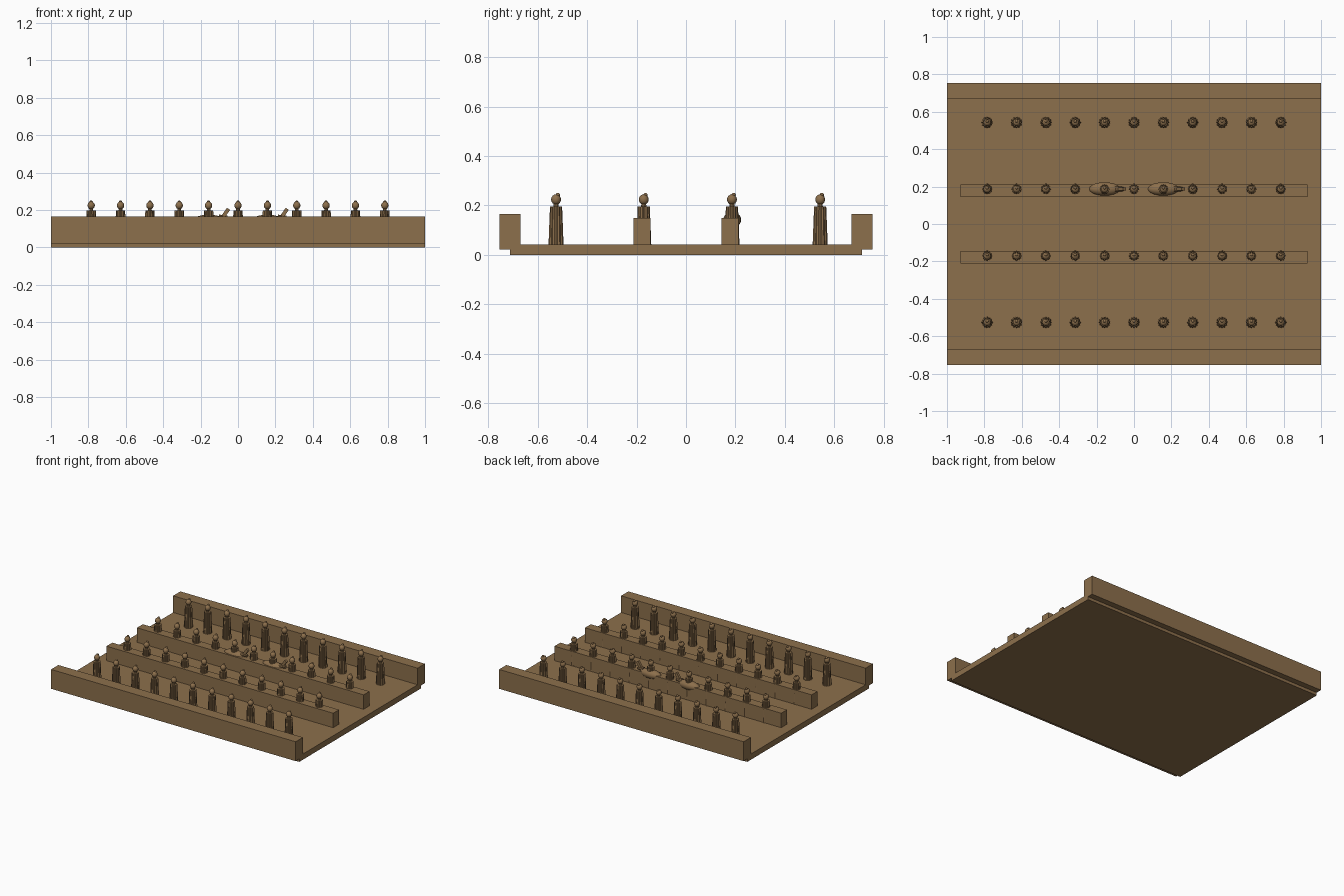
import bpy, bmesh, math
from mathutils import Matrix, Vector

if "Cube" in bpy.data.objects:
    bpy.data.objects.remove(bpy.data.objects["Cube"])

brown = bpy.data.materials.new("warm brown")
brown.diffuse_color = (0.265, 0.16, 0.072, 1)
brown.use_nodes = True
brown.node_tree.nodes["Principled BSDF"].inputs["Base Color"].default_value = brown.diffuse_color


def make(name, bm, smooth=False):
    bmesh.ops.recalc_face_normals(bm, faces=bm.faces)
    me = bpy.data.meshes.new(name)
    bm.to_mesh(me)
    bm.free()
    me.materials.append(brown)
    ob = bpy.data.objects.new(name, me)
    bpy.context.collection.objects.link(ob)
    if smooth:
        bpy.ops.object.select_all(action='DESELECT')
        ob.select_set(True)
        bpy.context.view_layer.objects.active = ob
        bpy.ops.object.shade_smooth_by_angle(angle=math.radians(35))
    return ob


def box(name, x, y0, y1, z0, z1):
    bm = bmesh.new()
    m = Matrix.Translation((0, (y0 + y1) / 2, (z0 + z1) / 2)) @ Matrix.Diagonal((2 * x, y1 - y0, z1 - z0, 1))
    bmesh.ops.create_cube(bm, size=1, matrix=m)
    return make(name, bm)


def ball(bm, c, r, u=14, v=9):
    m = Matrix.Translation(c) @ Matrix.Diagonal((*r, 1))
    bmesh.ops.create_uvsphere(bm, u_segments=u, v_segments=v, radius=1, matrix=m)


# floor slab, side walls and two inner benches
box("floor", 1, -0.712, 0.712, 0, 0.042)
box("front_wall", 1, -0.755, -0.67, 0.022, 0.165)
box("back_wall", 1, 0.67, 0.755, 0.022, 0.165)
box("front_bench", 0.927, -0.212, -0.144, 0.04, 0.149)
box("back_bench", 0.927, 0.144, 0.212, 0.04, 0.149)


def figure_mesh():
    bm = bmesh.new()
    # fluted robe that widens towards the ground
    n = 24
    rings = []
    for z, r in ((0.04, 0.0305), (0.12, 0.0275), (0.196, 0.0245)):
        ring = []
        for i in range(n):
            a = 2 * math.pi * i / n
            k = r * (1 if i % 2 == 0 else 0.88)
            ring.append(bm.verts.new((k * math.cos(a), k * math.sin(a), z)))
        rings.append(ring)
    for lo, hi in zip(rings, rings[1:]):
        for i in range(n):
            j = (i + 1) % n
            bm.faces.new((lo[i], lo[j], hi[j], hi[i]))
    bm.faces.new(rings[0])
    bm.faces.new(rings[-1])
    # neck, head and topknot
    bmesh.ops.create_cone(bm, cap_ends=True, segments=10, radius1=0.011, radius2=0.009, depth=0.022,
                          matrix=Matrix.Translation((0, 0, 0.204)))
    ball(bm, (0, 0, 0.224), (0.02, 0.02, 0.021))
    ball(bm, (0, 0.007, 0.242), (0.009, 0.009, 0.009), 8, 6)
    return bm


# four rows of eleven standing figures
figure = make("figure", figure_mesh(), True)
first = True
for y in (-0.526, -0.171, 0.186, 0.543):
    for i in range(-5, 6):
        ob = figure if first else bpy.data.objects.new("figure", figure.data)
        if not first:
            bpy.context.collection.objects.link(ob)
        first = False
        ob.location = (i * 0.157, y, 0)

# two pear-shaped lutes with bent-back pegboxes
for cx in (-0.157, 0.157):
    bm = bmesh.new()
    ball(bm, (cx, 0.187, 0.142), (0.085, 0.036, 0.033), 20, 12)
    m = Matrix.Translation((cx + 0.079, 0.187, 0.159)) @ Matrix.Rotation(math.pi / 2, 4, 'Y')
    bmesh.ops.create_cone(bm, cap_ends=True, segments=10, radius1=0.017, radius2=0.011, depth=0.045, matrix=m)
    m = (Matrix.Translation((cx + 0.091, 0.187, 0.184)) @ Matrix.Rotation(math.radians(35), 4, 'Y')
         @ Matrix.Diagonal((0.02, 0.018, 0.054, 1)))
    bmesh.ops.create_cube(bm, size=1, matrix=m)
    make("lute", bm, True)
